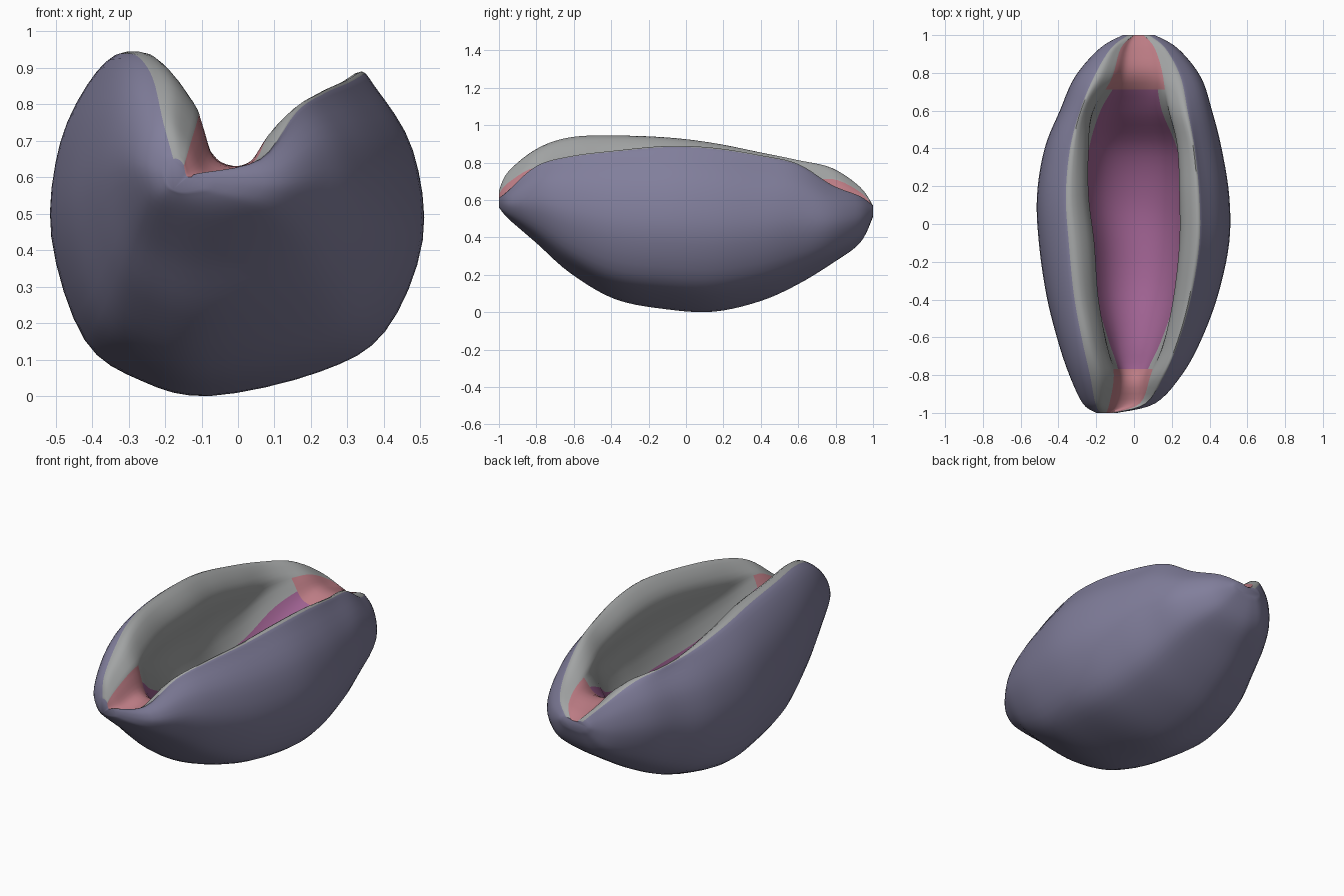
import bpy, bmesh, math

if "Cube" in bpy.data.objects:
    bpy.data.objects.remove(bpy.data.objects["Cube"])

# Stations along the length:
# y, left x, right x, keel z, left rim z, right rim z, cavity floor z, left opening x, right opening x
STATIONS = [
    (-1.00, -0.20, -0.09, 0.56, 0.65, 0.61, 0.60, -0.15, -0.12),
    (-0.95, -0.27, 0.11, 0.50, 0.75, 0.65, 0.60, -0.14, 0.04),
    (-0.80, -0.34, 0.25, 0.37, 0.87, 0.78, 0.62, -0.12, 0.10),
    (-0.62, -0.40, 0.35, 0.21, 0.93, 0.83, 0.42, -0.15, 0.16),
    (-0.38, -0.46, 0.44, 0.07, 0.94, 0.86, 0.25, -0.19, 0.21),
    (-0.10, -0.50, 0.50, 0.015, 0.93, 0.885, 0.19, -0.21, 0.24),
    (0.15, -0.51, 0.50, 0.003, 0.90, 0.875, 0.19, -0.24, 0.24),
    (0.40, -0.47, 0.46, 0.06, 0.85, 0.835, 0.28, -0.24, 0.23),
    (0.60, -0.39, 0.41, 0.15, 0.81, 0.79, 0.48, -0.22, 0.19),
    (0.78, -0.31, 0.35, 0.26, 0.77, 0.68, 0.62, -0.13, 0.17),
    (0.93, -0.18, 0.23, 0.37, 0.67, 0.62, 0.60, -0.08, 0.12),
    (1.00, -0.06, 0.11, 0.51, 0.57, 0.57, 0.56, 0.00, 0.05),
]
# Outer wall, as (share of half width, share of height) from rim to keel
OUTER = [(0.76, 0.955), (0.95, 0.76), (1.0, 0.48), (0.81, 0.17), (0.48, 0.045)]


def spline(pts, steps, closed):
    """Catmull-Rom curve through tuples of any length."""
    n, out = len(pts), []
    for i in range(n if closed else n - 1):
        if closed:
            p = [pts[(i + k) % n] for k in (-1, 0, 1, 2)]
        else:
            p = [pts[min(max(i + k, 0), n - 1)] for k in (-1, 0, 1, 2)]
        for s in range(steps):
            t = s / steps
            out.append(tuple(0.5 * (2 * b + (c - a) * t + (2 * a - 5 * b + 4 * c - d) * t * t
                                    + (3 * b - a - 3 * c + d) * t ** 3) for a, b, c, d in zip(*p)))
    if not closed:
        out.append(pts[-1])
    return out


def half(x, c, co, zb, rim, floor, opening):
    """One side of the section: rim crest, outer wall, and inner wall."""
    h, d = rim - zb, rim - floor
    hollow = min(max((0.6 - floor) / 0.4, 0), 1)
    crest = [(opening + 0.32 * (x - opening), rim)]
    lift = 0.03 if x > c else 0        # right underside sits higher
    outer = [(c + (x - c) * k, zb + h * (v + (lift if v < 0.2 else 0))) for k, v in OUTER]
    wide = opening + math.copysign(0.06 * hollow, x - c)
    inner = [(opening, rim - (0.28 - 0.12 * hollow) * d),
             (co + (wide - co) * (0.8 + 0.2 * hollow), floor + 0.5 * d),
             (co + (wide - co) * (0.5 + 0.12 * hollow), floor + 0.12 * d)]
    return crest, outer, inner


def section(s):
    y, xl, xr, zb, rl, rr, f, ol, orr = s
    c, co = (xl + xr) / 2 - 0.03 * (xr - xl), (ol + orr) / 2
    lc, lo, li = half(xl, c, co, zb, rl, f, ol)
    rc, ro, ri = half(xr, c, co, zb, rr, f, orr)
    keel = (c - 0.04 * (xr - xl), zb)
    loop = lc + lo + [keel] + ro[::-1] + rc + ri + [(co, f)] + li[::-1]
    return [(x, y, max(z, 0)) for x, z in spline(loop, 4, True)]


def material(name, rgb):
    m = bpy.data.materials.new(name)
    m.diffuse_color = (*rgb, 1)
    m.use_nodes = True
    m.node_tree.nodes["Principled BSDF"].inputs["Base Color"].default_value = m.diffuse_color
    return m


# Hollow shell lofted through its cross-sections
bm = bmesh.new()
rings = [[bm.verts.new(p) for p in section(s)] for s in spline(STATIONS, 5, False)]
n = len(rings[0])
for a, b in zip(rings, rings[1:]):
    for i in range(n):
        j = (i + 1) % n
        f = bm.faces.new((a[i], a[j], b[j], b[i]))
        y = f.calc_center_median().y
        if 54 <= i < 74 and abs(y + 0.02) > 0.74:      # notches at both ends
            f.material_index = 1
        elif 58 <= i < 70:                             # cavity floor
            f.material_index = 2
        elif i < 2 or i >= 46:                         # rim and inner walls
            f.material_index = 3
bm.faces.new(rings[0])
bm.faces.new(rings[-1])
bmesh.ops.recalc_face_normals(bm, faces=bm.faces)

mesh = bpy.data.meshes.new("hollow_shell")
bm.to_mesh(mesh)
bm.free()
for m in (material("slate_violet", (0.22, 0.21, 0.33)), material("rose_notch", (0.50, 0.20, 0.23)),
          material("plum_floor", (0.34, 0.12, 0.28)), material("grey_rim", (0.36, 0.37, 0.37))):
    mesh.materials.append(m)
shell = bpy.data.objects.new("hollow_shell", mesh)
bpy.context.collection.objects.link(shell)
bpy.context.view_layer.objects.active = shell
shell.select_set(True)
bpy.ops.object.shade_smooth_by_angle(angle=math.radians(50))
